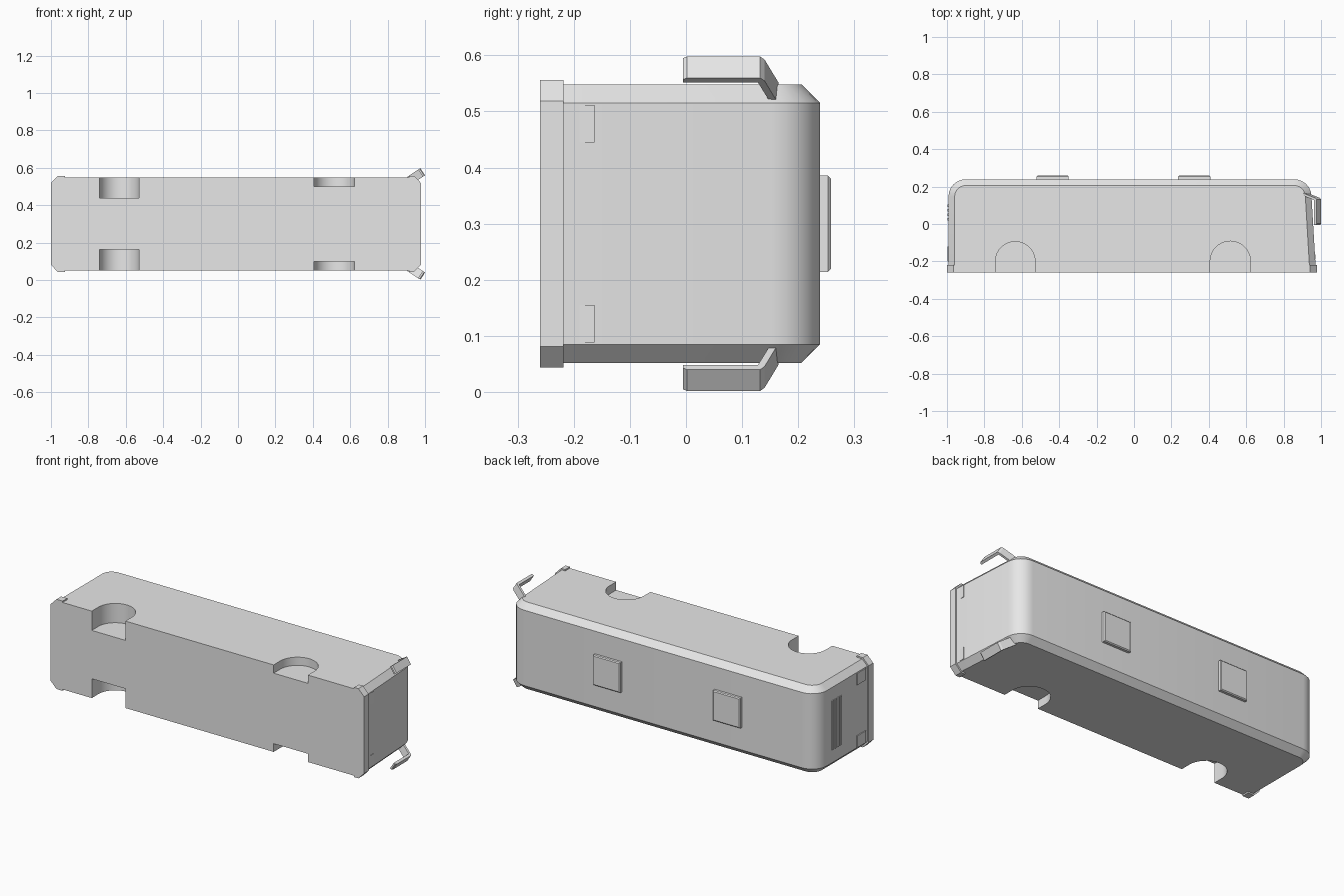
import bpy, bmesh, math
from mathutils import Vector

if "Cube" in bpy.data.objects:
    bpy.data.objects.remove(bpy.data.objects["Cube"])

CZ = 0.3  # middle of the bus width (the bus lies on its side, roof towards +y)
grey = bpy.data.materials.new("plain_grey")
grey.diffuse_color = (0.8, 0.8, 0.8, 1)
grey.use_nodes = True
grey.node_tree.nodes["Principled BSDF"].inputs["Base Color"].default_value = grey.diffuse_color


def loft(name, rings):
    """Closed solid through a list of rings of 3D points."""
    bm = bmesh.new()
    vs = [[bm.verts.new(p) for p in r] for r in rings]
    n = len(vs[0])
    for a, b in zip(vs, vs[1:]):
        for i in range(n):
            j = (i + 1) % n
            bm.faces.new((a[i], a[j], b[j], b[i]))
    bm.faces.new(vs[0])
    bm.faces.new(vs[-1])
    bmesh.ops.recalc_face_normals(bm, faces=bm.faces)
    me = bpy.data.meshes.new(name)
    bm.to_mesh(me)
    bm.free()
    me.materials.append(grey)
    ob = bpy.data.objects.new(name, me)
    bpy.context.collection.objects.link(ob)
    return ob


def smooth(ob):
    bpy.ops.object.select_all(action='DESELECT')
    ob.select_set(True)
    bpy.context.view_layer.objects.active = ob
    bpy.ops.object.shade_smooth_by_angle(angle=math.radians(30))


def prism_z(name, pts, z0, z1):
    return loft(name, [[(x, y, z) for x, y in pts] for z in (z0, z1)])


def box(name, x, y, z):
    return prism_z(name, [(x[0], y[0]), (x[1], y[0]), (x[1], y[1]), (x[0], y[1])], *z)


def arc(cx, cy, r, a0, a1, n):
    return [(cx + r * math.cos(math.radians(a0 + (a1 - a0) * i / n)),
             cy + r * math.sin(math.radians(a0 + (a1 - a0) * i / n))) for i in range(n + 1)]


# Body shell: side outline with rounded roof corners, chamfered along both sides
def outline(d):
    return ([(-0.992 + d, -0.26)] + arc(-0.9, 0.147, 0.092 - d, 180, 90, 6)
            + arc(0.857, 0.147, 0.092 - d, 90, 4, 6) + [(0.973 - d, -0.26)])


H, C = 0.248, 0.033
body = loft("bus_body", [[(x, y, CZ + w) for x, y in outline(d)]
                         for w, d in ((-H, C), (C - H, 0), (H - C, 0), (H, C))])

# Wheel arches cut into both sides: deep at the rear, shallow at the front
for label, cx, r, depth in (("rear", -0.635, 0.106, 0.11), ("front", 0.515, 0.108, 0.047)):
    for s in (-1, 1):
        pts = arc(cx, -0.2, r, 0, 180, 20) + [(cx - r, -0.3), (cx + r, -0.3)]
        z = sorted((CZ + s * (H - depth), CZ + s * (H + 0.05)))
        cutter = prism_z(label + "_arch_cutter", pts, *z)
        m = body.modifiers.new("arch", 'BOOLEAN')
        m.operation, m.solver, m.object = 'DIFFERENCE', 'EXACT', cutter
        bpy.context.view_layer.objects.active = body
        bpy.ops.object.modifier_apply(modifier=m.name)
        bpy.data.objects.remove(cutter)
smooth(body)

# Bumpers: bands wrapped round each end
for name, x_in, x_out in (("rear_bumper", -0.925, -1.0), ("front_bumper", 0.915, 0.978)):
    k = 0.036 if x_out > 0 else -0.036
    pts = [(x_in, CZ - 0.256), (x_out - k, CZ - 0.256), (x_out, CZ - 0.219),
           (x_out, CZ + 0.219), (x_out - k, CZ + 0.256), (x_in, CZ + 0.256)]
    loft(name, [[(x, y, z) for x, z in pts] for y in (-0.26, -0.218)])

# Lights at both ends
for s in (-1, 1):
    z = sorted((CZ + s * 0.145, CZ + s * 0.212))
    box("headlight", (0.95, 0.971), (-0.19, -0.163), z)
    box("tail_light", (-0.997, -0.98), (-0.2, -0.12), z)

# Rear vent slats
for i in range(4):
    y = 0.018 + 0.024 * i
    box("rear_vent_slat", (-0.998, -0.98), (y, y + 0.013), (CZ - 0.14, CZ + 0.14))

# Roof hatches with slightly bevelled tops
for cx in (-0.435, 0.322):
    rings = []
    for y, e in ((0.23, 0), (0.253, 0), (0.258, 0.005)):
        a, b = 0.086 - e, 0.086 - e
        rings.append([(cx + i * a, y, CZ + j * b) for i, j in ((-1, -1), (1, -1), (1, 1), (-1, 1))])
    loft("roof_hatch", rings)

# Mirrors: bent arms with a flat panel, set diagonally off the front corners
profile = [(0, 0.002), (0, 0.132), (-0.01, 0.14), (-0.085, 0.165), (-0.085, 0.152),
           (-0.0145, 0.128), (-0.0145, -0.005), (-0.005, -0.005)]
out, across = Vector((0.835, 0, 0.55)), Vector((0.55, 0, -0.835))
tip = Vector((0.975, 0, 0.298))
for s in (-1, 1):
    rings = []
    for w in (0, 0.0455):
        ring = [tip + out * t + across * w + Vector((0, y, 0)) for t, y in profile]
        rings.append([(p.x, p.y, CZ + s * p.z) for p in ring])
    loft("mirror", rings)
